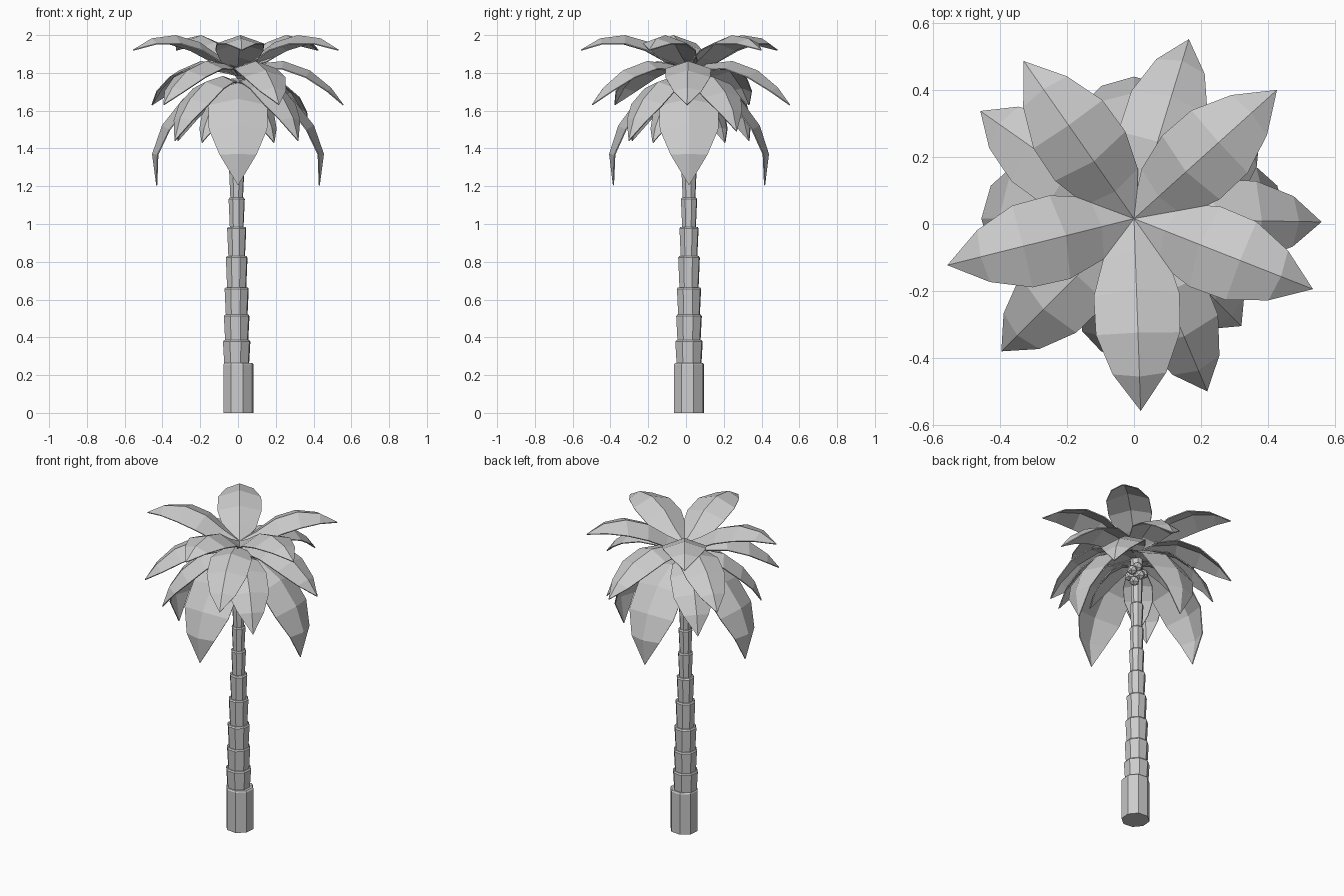
import bpy, bmesh, math
from mathutils import Vector

if "Cube" in bpy.data.objects:
    bpy.data.objects.remove(bpy.data.objects["Cube"])

CY = 0.016  # trunk and crown sit slightly behind the origin


def make_object(name, bm):
    bmesh.ops.recalc_face_normals(bm, faces=bm.faces)
    me = bpy.data.meshes.new(name)
    bm.to_mesh(me)
    bm.free()
    ob = bpy.data.objects.new(name, me)
    bpy.context.collection.objects.link(ob)
    return ob


# Trunk: stacked eight-sided segments, each flaring towards its top
def trunk_segment(i, z0, z1, r0, r1, cx):
    bm = bmesh.new()
    rings = []
    for r, z in ((r0, z0), (r1, z1 - 0.008), (r1 - 0.006, z1)):
        ring = []
        for k in range(8):
            a = math.tau * k / 8 + 0.3
            ring.append(bm.verts.new((cx + r * math.cos(a), CY + r * math.sin(a), z)))
        rings.append(ring)
    for lo, hi in zip(rings, rings[1:]):
        for k in range(8):
            n = (k + 1) % 8
            bm.faces.new((lo[k], lo[n], hi[n], hi[k]))
    bm.faces.new(rings[0])
    bm.faces.new(rings[-1])
    make_object(f"trunk_segment_{i}", bm)


tops = [(0.265, 0.083), (0.385, 0.076), (0.52, 0.071), (0.665, 0.067), (0.83, 0.06),
        (0.985, 0.053), (1.14, 0.045), (1.29, 0.042), (1.45, 0.04), (1.77, 0.038)]
z = 0.0
for i, (top, r) in enumerate(tops):
    trunk_segment(i, z, top, r if i == 0 else r - 0.007, r, 0.002 if i == 0 else -0.007)
    z = top - 0.004


# Leaf: arched midrib with the two halves folded down
SHAPE = [0.1, 0.74, 1.0, 0.98, 0.62, 0.0]


def leaf(name, rib, angle, half, fold):
    bm = bmesh.new()
    out = Vector((math.cos(angle), math.sin(angle), 0))
    side = Vector((-out.y, out.x, 0))
    base = Vector((0, CY, 0))
    rows = []
    for j, ((r, h), s) in enumerate(zip(rib, SHAPE)):
        a, b = rib[max(j - 1, 0)], rib[min(j + 1, 5)]
        t = Vector((b[0] - a[0], b[1] - a[1])).normalized()
        normal = Vector((0, 0, 1)) * t.x - out * t.y
        p = base + out * r + Vector((0, 0, h))
        mid = bm.verts.new(p)
        if s:
            drop = normal * (-fold * s)
            rows.append((bm.verts.new(p + side * half * s + drop), mid,
                         bm.verts.new(p - side * half * s + drop)))
        else:
            rows.append((mid,))
    for lo, hi in zip(rows, rows[1:]):
        for k in (0, 1):
            if len(hi) == 3:
                bm.faces.new((lo[k], lo[k + 1], hi[k + 1], hi[k]))
            else:
                bm.faces.new((lo[k], lo[k + 1], hi[0]))
    ob = make_object(name, bm)
    mod = ob.modifiers.new("thickness", "SOLIDIFY")
    mod.thickness = 0.006
    mod.offset = 0


# Crown tiers: midrib points (radius, height), leaf angles, half width, fold
lower = [(0, 1.75), (.14, 1.745), (.29, 1.66), (.40, 1.52), (.452, 1.37), (.43, 1.205)]
middle = [(0, 1.75), (.11, 1.78), (.23, 1.75), (.34, 1.66), (.41, 1.56), (.45, 1.44)]
tiers = {
    "top_leaf": ([(0, 1.83), (.1, 1.885), (.21, 1.96), (.34, 1.997), (.47, 1.98), (.572, 1.92)],
                 (42, -21.5, -88, 194, 125), 0.127, 0.045),
    "upper_leaf": ([(0, 1.79), (.1, 1.845), (.24, 1.86), (.38, 1.81), (.49, 1.72), (.557, 1.63)],
                   (-1, 73, 145, 225, 293), 0.12, 0.04),
    "middle_leaf": (middle, (135, 222, 315), 0.12, 0.04),
    "right_middle_leaf": ([(r, h + 0.05 * r / .45) for r, h in middle], (34,), 0.12, 0.04),
    "lower_side_leaf": (lower, (0, 180), 0.157, 0.045),
    "lower_end_leaf": ([(r * 0.93, h) for r, h in lower], (90, 270), 0.157, 0.045),
    "inner_leaf": ([(0, 1.70), (.08, 1.70), (.15, 1.66), (.21, 1.59), (.25, 1.51), (.27, 1.43)],
                   (135, 225, 315), 0.085, 0.03),
}
for name, (rib, angles, half, fold) in tiers.items():
    for n, deg in enumerate(angles):
        leaf(f"{name}_{n}", rib, math.radians(deg), half, fold)

# Coconut cluster under the crown, towards the back right
for n, (x, y, h) in enumerate([(0.065, 0.04, 1.60), (0.03, 0.09, 1.60), (0.08, 0.08, 1.62),
                               (0.055, 0.07, 1.56), (0.0, 0.085, 1.62), (0.04, 0.08, 1.655)]):
    bm = bmesh.new()
    bmesh.ops.create_icosphere(bm, subdivisions=1, radius=0.032)
    bmesh.ops.translate(bm, verts=bm.verts, vec=(x, y, h))
    make_object(f"coconut_{n}", bm)
